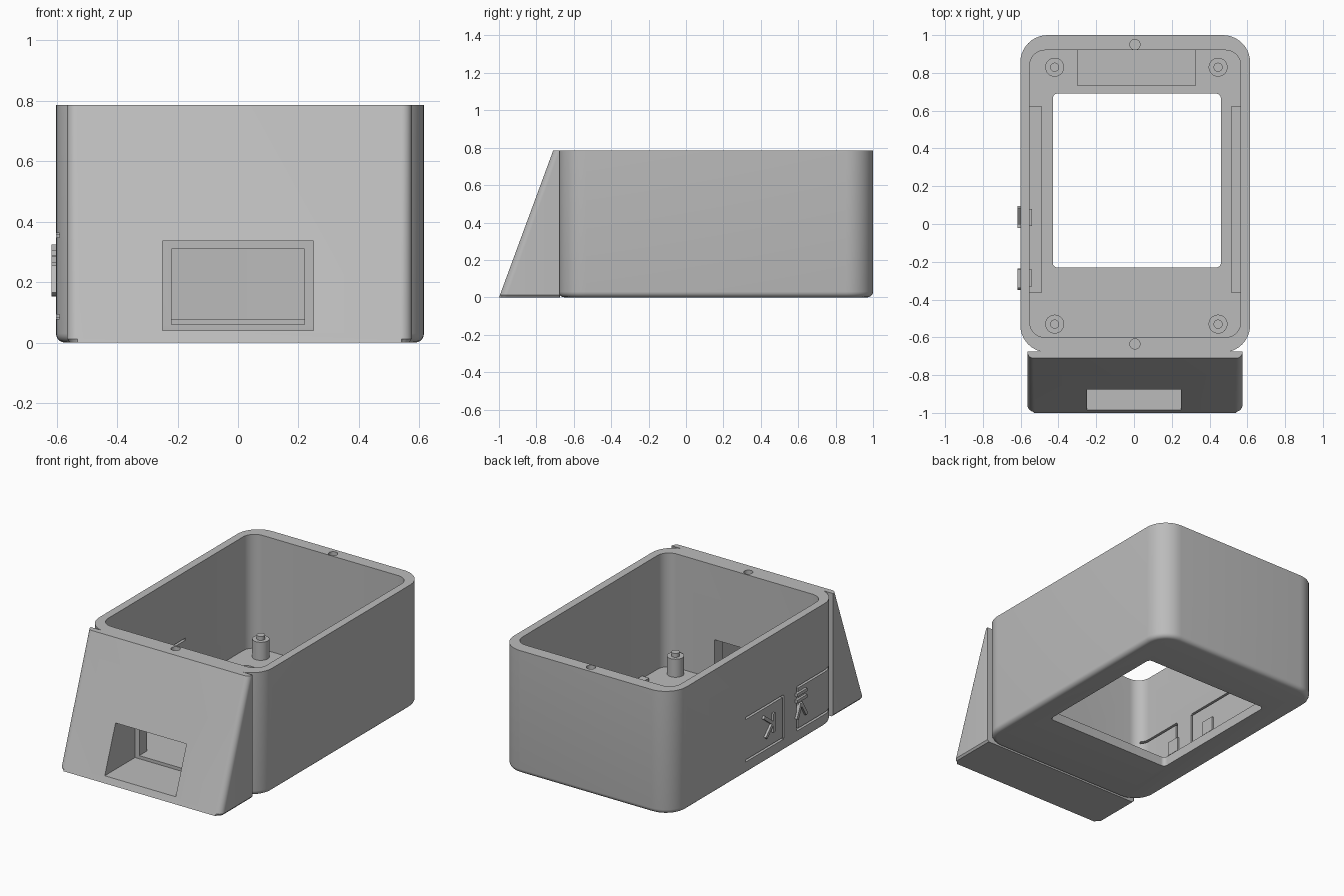
import bpy, bmesh, math
from mathutils import Vector, Matrix

if "Cube" in bpy.data.objects:
    bpy.data.objects.remove(bpy.data.objects["Cube"], do_unlink=True)

grey = bpy.data.materials.new("plain_grey")
grey.use_nodes = True
COLOR = (0.5, 0.5, 0.5, 1)
grey.diffuse_color = COLOR
grey.node_tree.nodes["Principled BSDF"].inputs["Base Color"].default_value = COLOR


def ring(x0, x1, y0, y1, r_front, r_back, z, steps=10):
    """Rounded rectangle outline at height z, counter-clockwise."""
    pts = []
    corners = [(x1, y1, -1, -1, r_back, 0), (x0, y1, 1, -1, r_back, 90),
               (x0, y0, 1, 1, r_front, 180), (x1, y0, -1, 1, r_front, 270)]
    for x, y, sx, sy, r, start in corners:
        for i in range(steps + 1):
            a = math.radians(start + 90 * i / steps)
            pts.append((x + sx * r + r * math.cos(a), y + sy * r + r * math.sin(a), z))
    return pts


def make(name, bm):
    bmesh.ops.recalc_face_normals(bm, faces=bm.faces)
    mesh = bpy.data.meshes.new(name)
    bm.to_mesh(mesh)
    bm.free()
    mesh.materials.append(grey)
    ob = bpy.data.objects.new(name, mesh)
    bpy.context.collection.objects.link(ob)
    return ob


def loft(name, rings):
    """Solid skinned through matching outlines."""
    bm = bmesh.new()
    loops = [[bm.verts.new(p) for p in r] for r in rings]
    n = len(loops[0])
    for a, b in zip(loops, loops[1:]):
        for i in range(n):
            j = (i + 1) % n
            bm.faces.new((a[i], a[j], b[j], b[i]))
    bm.faces.new(loops[0][::-1])
    bm.faces.new(loops[-1])
    return make(name, bm)


def box(name, x0, x1, y0, y1, z0, z1):
    bm = bmesh.new()
    m = Matrix.LocRotScale(Vector((x0 + x1, y0 + y1, z0 + z1)) / 2, None,
                           Vector((x1 - x0, y1 - y0, z1 - z0)))
    bmesh.ops.create_cube(bm, size=1, matrix=m)
    return make(name, bm)


def cylinder(name, x, y, r, z0, z1):
    bm = bmesh.new()
    bmesh.ops.create_cone(bm, cap_ends=True, segments=32, radius1=r, radius2=r,
                          depth=z1 - z0, matrix=Matrix.Translation((x, y, (z0 + z1) / 2)))
    return make(name, bm)


def cut(target, cutter):
    mod = target.modifiers.new("cut", "BOOLEAN")
    mod.operation = "DIFFERENCE"
    mod.solver = "EXACT"
    mod.object = cutter
    bpy.context.view_layer.objects.active = target
    bpy.ops.object.modifier_apply(modifier=mod.name)
    bpy.data.objects.remove(cutter, do_unlink=True)


def smooth(ob):
    bpy.ops.object.select_all(action="DESELECT")
    ob.select_set(True)
    bpy.context.view_layer.objects.active = ob
    bpy.ops.object.shade_smooth_by_angle(angle=math.radians(30))


TOP, FLOOR = 0.785, 0.06
LEFT, RIGHT, FRONT, BACK = -0.602, 0.615, -0.68, 1.0

# Case body with a rounded lower edge
rings, R = [], 0.03
for i in range(6):
    a = math.radians(90 * i / 5)
    d = R * (1 - math.sin(a))
    rings.append(ring(LEFT + d, RIGHT - d, FRONT + d, BACK - d, 0.145 - d, 0.145 - d,
                      R * (1 - math.cos(a))))
rings.append(ring(LEFT, RIGHT, FRONT, BACK, 0.145, 0.145, TOP))
body = loft("case_body", rings)

# Cavity and screen opening in the floor
cut(body, loft("cavity", [ring(-0.552, 0.565, -0.6, 0.92, 0.08, 0.08, z) for z in (FLOOR, 1)]))
cut(body, loft("opening", [ring(-0.43, 0.46, -0.23, 0.69, 0.025, 0.025, z) for z in (-0.1, 0.2)]))

# Port through the front wall, screw holes in the rim
cut(body, box("port", -0.22, 0.22, -0.8, -0.55, FLOOR, 0.31))
for y in (-0.635, 0.95):
    cut(body, cylinder("screw_hole", 0.005, y, 0.027, 0.6, 0.9))

# U-shaped slits that free the two push keys in the right wall
W = 0.014
for closed, free in ((-0.12, 0.26), (-0.26, -0.59)):
    lo, hi = min(closed, free), max(closed, free)
    for z in (0.085, 0.355):
        cut(body, box("slit", -0.7, -0.53, lo, hi, z - W / 2, z + W / 2))
    cut(body, box("slit", -0.7, -0.53, closed - W / 2, closed + W / 2, 0.085, 0.355))
smooth(body)

# Sloped front housing with a deep recess around the port
wedge = loft("sloped_front", [
    ring(-0.555, 0.565, -0.99, -0.675, 0.03, 0.001, 0),
    ring(-0.565, 0.575, -0.995, -0.675, 0.04, 0.001, 0.012),
    ring(-0.565, 0.575, -0.71, -0.675, 0.033, 0.001, TOP)])
for v in wedge.data.vertices:
    if v.co.z < 0.001 and v.co.y < -0.989:
        v.co.y = -1.0
cut(wedge, box("recess", -0.25, 0.25, -1.2, -0.6, 0.04, 0.335))
smooth(wedge)

# Standoff posts with locating pins
for side, x in (("right", -0.42), ("left", 0.445)):
    for end, y in (("front", -0.53), ("back", 0.83)):
        smooth(cylinder(f"post_{end}_{side}", x, y, 0.05, FLOOR - 0.01, 0.175))
        smooth(cylinder(f"pin_{end}_{side}", x, y, 0.024, 0.17, 0.2))

# Low ledges along the inner walls
for name, x0, x1, y0, y1 in (("ledge_right", -0.56, -0.49, -0.365, 0.625),
                             ("ledge_left", 0.515, 0.57, -0.365, 0.625),
                             ("ledge_back", -0.3, 0.325, 0.73, 0.93)):
    box(name, x0, x1, y0, y1, FLOOR - 0.01, 0.077)


def bar(name, p, q, w=0.02):
    """Raised bar on the right wall between two (y, z) points."""
    p, q = Vector(p), Vector(q)
    d, mid = q - p, (p + q) / 2
    ob = box(name, -0.617, -0.595, -d.length / 2, d.length / 2, -w / 2, w / 2)
    ob.data.transform(Matrix.Translation((0, mid.x, mid.y))
                      @ Matrix.Rotation(math.atan2(d.y, d.x), 4, "X"))


# Raised key marks: a chevron, and two lines over a peak
bar("chevron_upper", (0.09, 0.3), (0.0, 0.23))
bar("chevron_lower", (0.0, 0.23), (0.07, 0.16))
bar("chevron_stem", (-0.01, 0.29), (-0.01, 0.17))
for z in (0.315, 0.275):
    bar("mark_line", (-0.34, z), (-0.24, z))
bar("peak_back", (-0.245, 0.16), (-0.285, 0.25))
bar("peak_front", (-0.34, 0.16), (-0.285, 0.25))

# Plungers behind the keys
for y in (0.035, -0.285):
    box("key_plunger", -0.56, -0.54, y - 0.045, y + 0.045, 0.16, 0.25)
